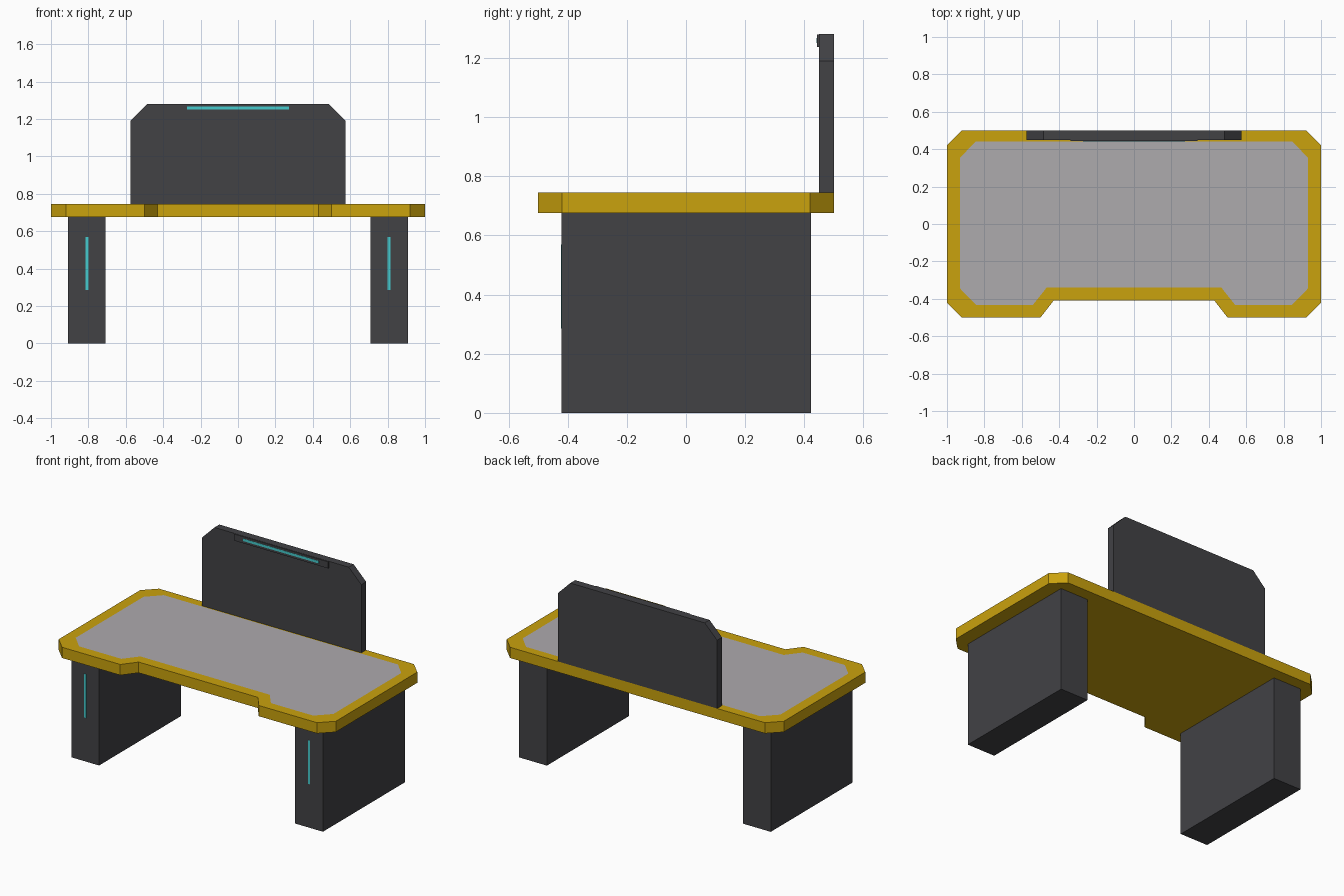
import bpy, bmesh

if "Cube" in bpy.data.objects:
    bpy.data.objects.remove(bpy.data.objects["Cube"])


def material(name, rgb):
    m = bpy.data.materials.new(name)
    m.diffuse_color = (*rgb, 1.0)
    m.use_nodes = True
    m.node_tree.nodes["Principled BSDF"].inputs["Base Color"].default_value = m.diffuse_color
    return m


YELLOW = material("yellow_trim", (0.59, 0.36, 0.004))
GREY = material("grey_mat", (0.42, 0.405, 0.42))
DARK = material("dark_charcoal", (0.054, 0.054, 0.060))
CYAN = material("cyan_light", (0.06, 0.60, 0.61))


def finish(bm, name, *mats):
    bmesh.ops.recalc_face_normals(bm, faces=bm.faces[:])
    mesh = bpy.data.meshes.new(name)
    bm.to_mesh(mesh)
    bm.free()
    for m in mats:
        mesh.materials.append(m)
    obj = bpy.data.objects.new(name, mesh)
    bpy.context.collection.objects.link(obj)
    return obj


def box(name, x0, x1, y0, y1, z0, z1, mat):
    bm = bmesh.new()
    bmesh.ops.create_cube(bm, size=1)
    for v in bm.verts:
        v.co = (x1 if v.co.x > 0 else x0,
                y1 if v.co.y > 0 else y0,
                z1 if v.co.z > 0 else z0)
    return finish(bm, name, mat)


def mirrored(half):
    # closed outline from its right half, listed front to back
    return half + [(-x, y) for x, y in reversed(half)]


# Tabletop: chamfered outline with front notch, flush grey inset on top
Z0, Z1 = 0.675, 0.745
outer = mirrored([(0.43, -0.41), (0.50, -0.50), (0.92, -0.50),
                  (1.0, -0.42), (1.0, 0.42), (0.92, 0.50)])
inner = mirrored([(0.467, -0.34), (0.54, -0.432), (0.845, -0.432),
                  (0.93, -0.345), (0.93, 0.355), (0.845, 0.442)])
bm = bmesh.new()
low = [bm.verts.new((x, y, Z0)) for x, y in outer]
top = [bm.verts.new((x, y, Z1)) for x, y in outer]
mid = [bm.verts.new((x, y, Z1)) for x, y in inner]
n = len(outer)
for i in range(n):
    j = (i + 1) % n
    bm.faces.new((low[i], low[j], top[j], top[i]))
    bm.faces.new((top[i], top[j], mid[j], mid[i]))
bm.faces.new(low[::-1])
bm.faces.new(mid).material_index = 1
finish(bm, "tabletop", YELLOW, GREY)

# Legs with light strips on their front faces
for side, s in (("left", -1), ("right", 1)):
    xa, xb = sorted((s * 0.708, s * 0.908))
    box(side + "_leg", xa, xb, -0.421, 0.423, 0.0, Z0, DARK)
    c = s * 0.808
    box(side + "_leg_light", c - 0.008, c + 0.008, -0.423, -0.420, 0.285, 0.57, CYAN)

# Back panel with clipped upper corners
profile = mirrored([(0.575, Z1), (0.575, 1.19), (0.485, 1.28)])
bm = bmesh.new()
face = bm.faces.new([bm.verts.new((x, 0.45, z)) for x, z in profile])
ext = bmesh.ops.extrude_face_region(bm, geom=[face], use_keep_orig=True)
for g in ext["geom"]:
    if isinstance(g, bmesh.types.BMVert):
        g.co.y = 0.50
finish(bm, "back_panel", DARK)

# Light bar along the top of the panel
box("light_bar", -0.34, 0.34, 0.443, 0.45, 1.236, 1.279, DARK)
box("light_bar_strip", -0.273, 0.273, 0.4415, 0.444, 1.251, 1.267, CYAN)
